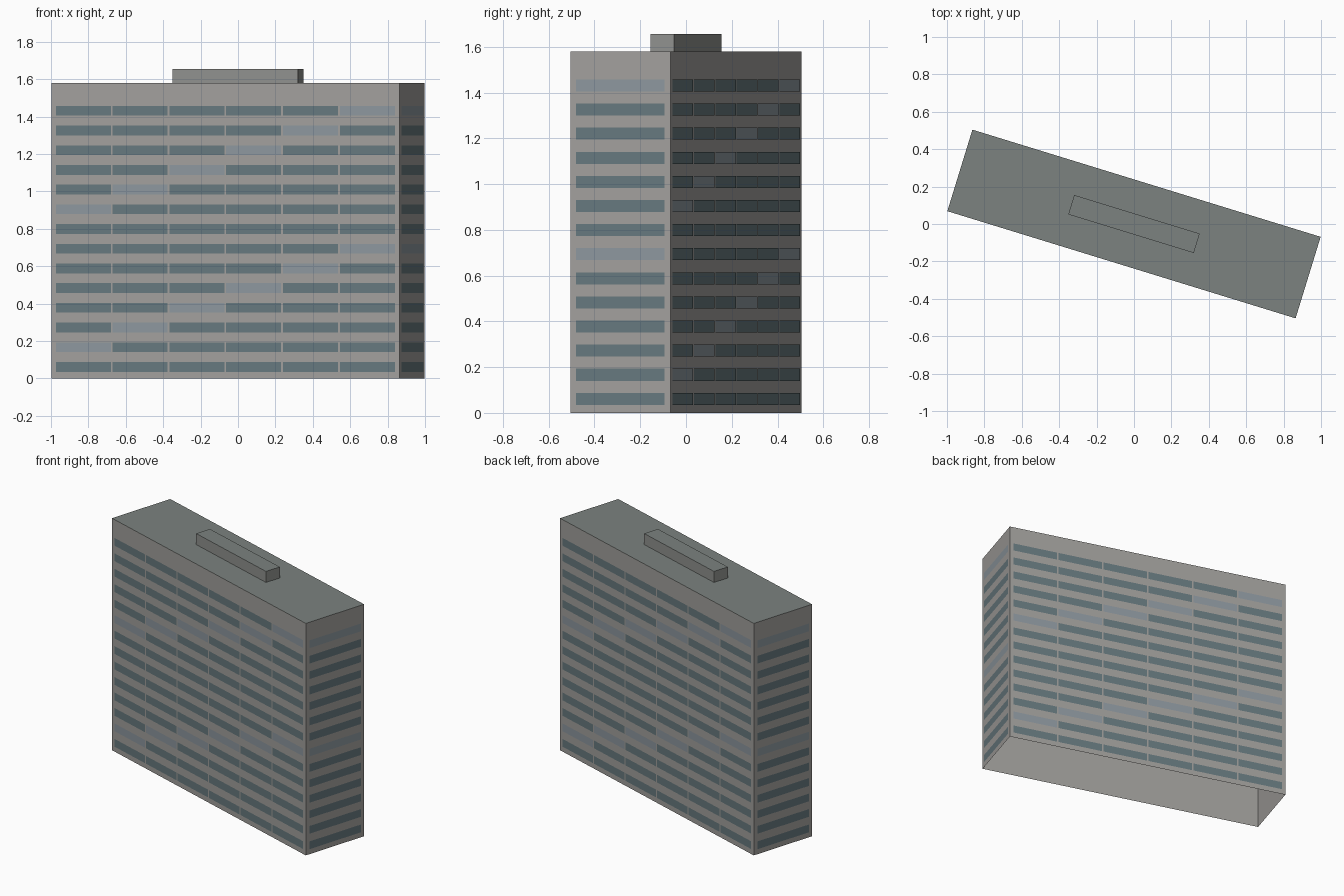
import bpy, bmesh, math

if "Cube" in bpy.data.objects:
    bpy.data.objects.remove(bpy.data.objects["Cube"])

L, D, H = 1.948, 0.456, 1.58          # slab length, depth, height
TURN = math.radians(-17.1)            # slab is turned in plan
FLOORS, COLS = 15, 6
STEP = H / FLOORS
MARGIN, GAP, PROUD = 0.026, 0.010, 0.002


def material(name, rgb):
    m = bpy.data.materials.new(name)
    m.diffuse_color = (*rgb, 1)
    m.use_nodes = True
    m.node_tree.nodes["Principled BSDF"].inputs["Base Color"].default_value = m.diffuse_color
    return m


WALL = material("concrete", (0.36, 0.35, 0.335))
ROOF = material("roofing", (0.20, 0.225, 0.215))
PLANT = material("plant_cladding", (0.28, 0.285, 0.27))
GLASS = material("glass", (0.135, 0.19, 0.21))
PALE = material("pale_glass", (0.265, 0.31, 0.345))


def mesh_object(name, quads, mat):
    bm = bmesh.new()
    for quad in quads:
        bm.faces.new([bm.verts.new(p) for p in quad])
    bmesh.ops.remove_doubles(bm, verts=bm.verts, dist=1e-5)
    me = bpy.data.meshes.new(name)
    bm.to_mesh(me)
    bm.free()
    me.materials.append(mat)
    ob = bpy.data.objects.new(name, me)
    ob.rotation_euler.z = TURN
    bpy.context.collection.objects.link(ob)


def side_panel(side, a, b, z0, z1, out):
    """Upright quad on one of four sides; a..b runs left to right seen from outside."""
    t = side * math.pi / 2
    c, s = round(math.cos(t)), round(math.sin(t))
    return [(u * c + out * s, u * s - out * c, z)
            for u, z in ((a, z0), (b, z0), (b, z1), (a, z1))]


def shell(l, d, z0, z1):
    return [side_panel(i, -w / 2, w / 2, z0, z1, o / 2)
            for i, (w, o) in enumerate(((l, d), (d, l), (l, d), (d, l)))]


def lid(l, d, z):
    return [[(-l / 2, -d / 2, z), (l / 2, -d / 2, z), (l / 2, d / 2, z), (-l / 2, d / 2, z)]]


# Main slab (open underneath) and rooftop plant room
mesh_object("outer_walls", shell(L, D, 0, H), WALL)
mesh_object("main_roof", lid(L, D, H), ROOF)
mesh_object("plant_room_walls", shell(0.702, 0.108, H, 1.655), PLANT)
mesh_object("plant_room_roof", lid(0.702, 0.108, 1.655), ROOF)

# Window bands: six bays on the long sides, one on each end, pale panes stepping diagonally
dark, pale = [], []
for side in range(4):
    long_side = side % 2 == 0
    width, out, n = (L, D, COLS) if long_side else (D, L, 1)
    bay = (width - 2 * MARGIN + GAP) / n
    for row in range(FLOORS - 1):
        z = row * STEP + STEP / 3
        for col in range(n):
            a = -width / 2 + MARGIN + col * bay
            pane = side_panel(side, a, a + bay - GAP, z, z + STEP / 2, out / 2 + PROUD)
            is_pale = row % 7 == (col + 1 if long_side else 6)
            (pale if is_pale else dark).append(pane)
mesh_object("windows", dark, GLASS)
mesh_object("pale_windows", pale, PALE)
